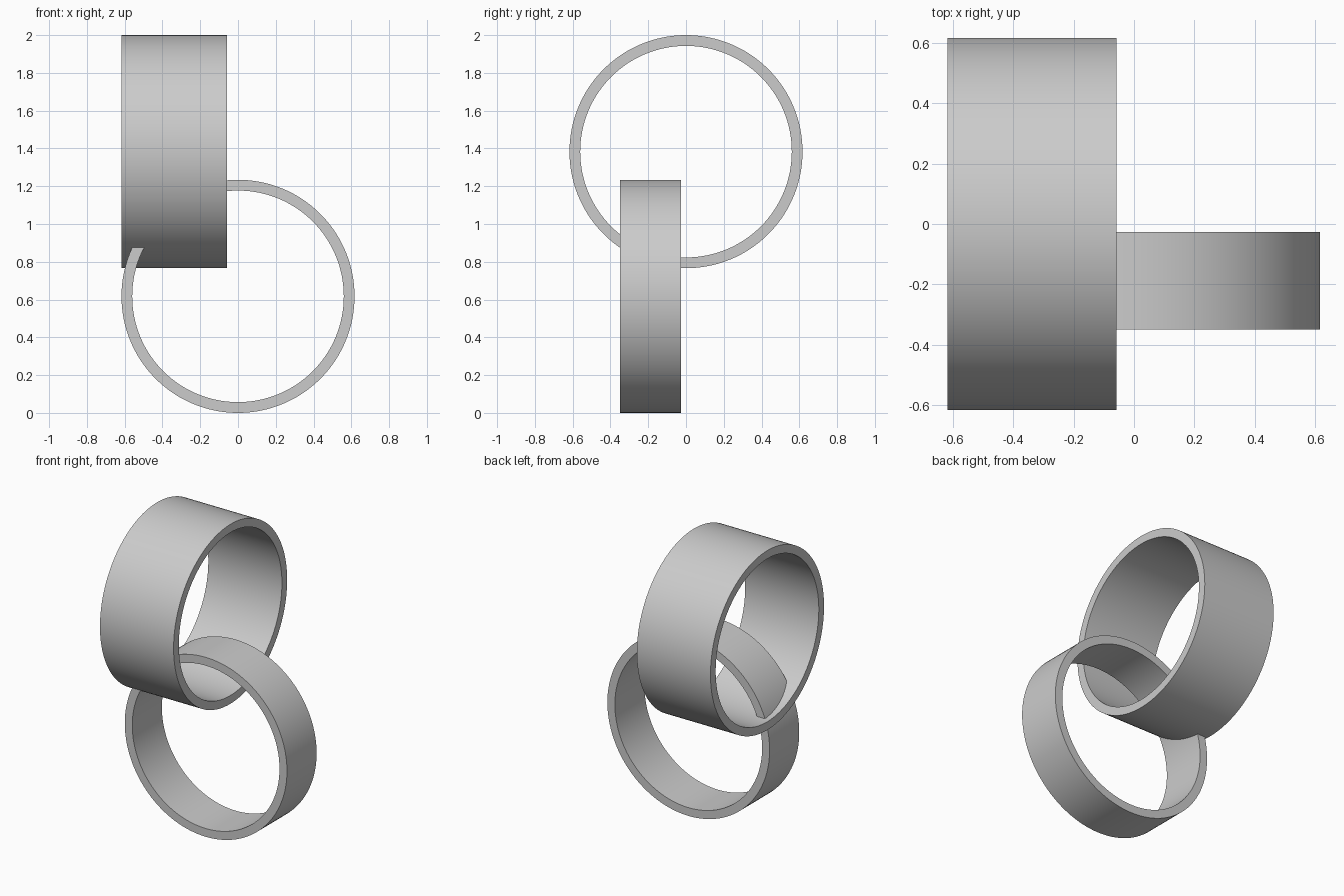
import bpy
import bmesh
from math import pi, radians
from mathutils import Vector, Matrix

cube = bpy.data.objects.get("Cube")
if cube:
    bpy.data.objects.remove(cube, do_unlink=True)

# Single grey material
grey = bpy.data.materials.new("plain_grey")
grey.use_nodes = True
colour = (0.6, 0.6, 0.6, 1)
grey.diffuse_color = colour
grey.node_tree.nodes["Principled BSDF"].inputs["Base Color"].default_value = colour

OUTER, INNER, SEGMENTS = 0.617, 0.56, 128


def ring(name, centre, width, turn):
    """Spin a rectangular section about z, then turn the band onto its axis."""
    bm = bmesh.new()
    h = width / 2
    section = [(INNER, -h), (OUTER, -h), (OUTER, h), (INNER, h)]
    verts = [bm.verts.new((r, 0, z)) for r, z in section]
    edges = [bm.edges.new((verts[i], verts[(i + 1) % 4])) for i in range(4)]
    bmesh.ops.spin(bm, geom=verts + edges, cent=(0, 0, 0), axis=(0, 0, 1),
                   angle=2 * pi, steps=SEGMENTS)
    bmesh.ops.remove_doubles(bm, verts=bm.verts, dist=0.0001)
    bmesh.ops.recalc_face_normals(bm, faces=bm.faces)
    bm.transform(Matrix.Rotation(pi / 2, 4, turn))
    mesh = bpy.data.meshes.new(name)
    bm.to_mesh(mesh)
    bm.free()
    mesh.materials.append(grey)
    obj = bpy.data.objects.new(name, mesh)
    obj.location = Vector(centre)
    bpy.context.collection.objects.link(obj)
    bpy.ops.object.select_all(action="DESELECT")
    obj.select_set(True)
    bpy.context.view_layer.objects.active = obj
    bpy.ops.object.shade_smooth_by_angle(angle=radians(30))
    return obj


# Wide upper band around x, narrow lower band around y
ring("wide_ring", (-0.338, 0, 2 - OUTER), 0.56, "Y")
ring("narrow_ring", (0, -0.188, OUTER), 0.322, "X")
